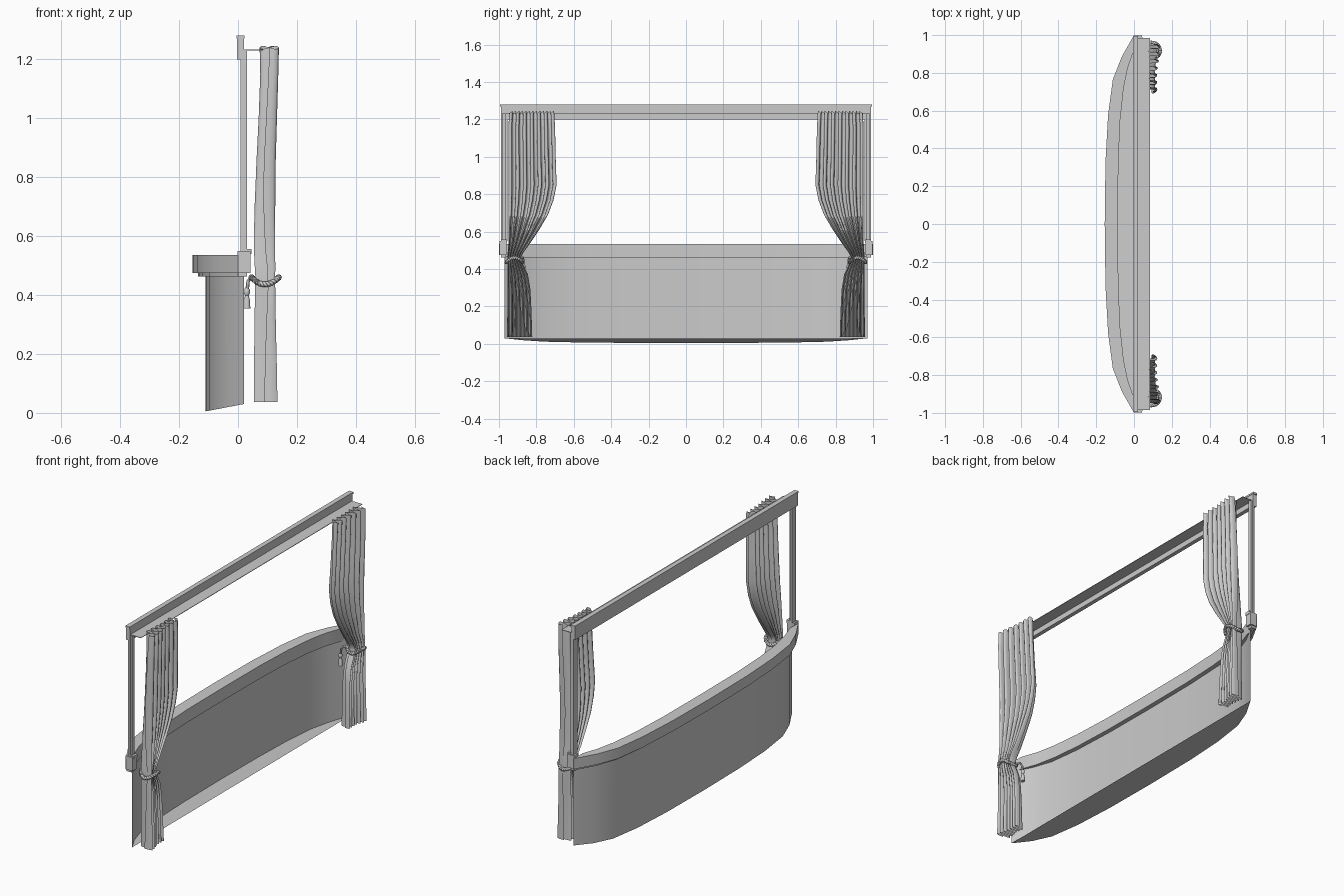
import bpy, math
from mathutils import Vector

if "Cube" in bpy.data.objects:
    bpy.data.objects.remove(bpy.data.objects["Cube"])

def make(name, verts, faces, smooth=None):
    me = bpy.data.meshes.new(name)
    me.from_pydata(verts, [], faces)
    me.update()
    ob = bpy.data.objects.new(name, me)
    bpy.context.collection.objects.link(ob)
    if smooth:
        bpy.ops.object.select_all(action='DESELECT')
        ob.select_set(True)
        bpy.context.view_layer.objects.active = ob
        bpy.ops.object.shade_smooth_by_angle(angle=math.radians(smooth))
    return ob

def box(name, x0, x1, y0, y1, z0, z1):
    v = [(x, y, z) for x in (x0, x1) for y in (y0, y1) for z in (z0, z1)]
    f = [(0, 1, 3, 2), (4, 6, 7, 5), (0, 4, 5, 1), (2, 3, 7, 6), (0, 2, 6, 4), (1, 5, 7, 3)]
    return make(name, v, f)

def loft(name, sections, closed_ring, caps=False, loop=False, smooth=40):
    n = len(sections[0])
    v = [p for s in sections for p in s]
    m = len(sections)
    f = []
    for i in range(m if loop else m - 1):
        a, b = i * n, (i + 1) % m * n
        for j in range(n if closed_ring else n - 1):
            k = (j + 1) % n
            f.append((a + j, b + j, b + k, a + k))
    if caps:
        f += [tuple(range(n)), tuple(reversed(range((m - 1) * n, m * n)))]
    return make(name, v, f, smooth)

def full(half):
    # mirror a half plan curve (end to centre) across y = 0
    return [(x, -y) for x, y in half] + [(x, y) for x, y in reversed(half[:-1])]

# Balcony plan curves
outer = full([(0, 1), (-.065, .885), (-.112, .765), (-.137, .58), (-.151, .33), (-.155, 0)])
inner = full([(.0, .92), (-.032, .83), (-.055, .72), (-.073, .55), (-.083, .32), (-.085, 0)])
wall = full([(.02, .97), (-.035, .87), (-.075, .755), (-.097, .57), (-.108, .325), (-.111, 0)])
trim = full([(.005, .98), (-.052, .88), (-.096, .76), (-.12, .575), (-.132, .33), (-.136, 0)])

def band(name, a, b, z0, z1):
    loft(name, [[(p[0], p[1], z0), (p[0], p[1], z1), (q[0], q[1], z1), (q[0], q[1], z0)]
                for p, q in zip(a, b)], True, caps=True, smooth=30)

band("balcony_rail", outer, inner, .475, .535)
band("rail_trim", trim, inner, .462, .475)

# Curved front wall and sloping underside
def floor_z(x):
    return .005 + (x + .111) / .131 * .025
loft("balcony_wall", [[(x, y, floor_z(x)), (x, y, .47)] for x, y in wall], False, smooth=30)
loft("balcony_floor", [[(x, y, floor_z(x)), (.02, y, .03)] for x, y in wall], False)

# Top beam with its flange
box("top_beam", -.003, .02, -.99, .99, 1.2, 1.275)
box("beam_cap", -.005, .022, -.995, .995, 1.27, 1.28)
box("beam_flange", .0, .085, -.985, .985, 1.23, 1.233)

# Curtain rows: z, inner y, outer y, centre x, fold depth
rows = [(1.24, .705, .945, .107, .034), (1.15, .70, .95, .107, .032), (1.0, .697, .95, .102, .033),
        (.85, .692, .95, .096, .035), (.77, .708, .95, .094, .036), (.69, .738, .95, .092, .037),
        (.61, .785, .95, .091, .037), (.54, .832, .95, .091, .037), (.49, .868, .953, .093, .037),
        (.455, .885, .953, .093, .035), (.42, .868, .955, .093, .037), (.37, .845, .955, .093, .037),
        (.29, .832, .955, .093, .038), (.17, .826, .955, .094, .04), (.037, .822, .958, .095, .042)]
FOLDS, STEPS = 6.5, 78

def curtain(side):
    secs = []
    for r, (z, yi, yo, cx, d) in enumerate(rows):
        line = []
        for j in range(STEPS + 1):
            t = j / STEPS
            a = math.tau * FOLDS * t
            depth = d * (.72 + .28 * t) * (.88 + .12 * math.sin(7 * t + 2))
            y = yi + (yo - yi) * t - math.sin(2 * a) * .1 * (yo - yi) / FOLDS
            x = cx - .008 * (1 - t) + depth * math.sin(a + .25 * math.sin(r * .5))
            zz = z + (.005 * math.sin(2 * a) if r == 0 else 0)
            line.append((x, side * y, zz))
        secs.append(line)
    return secs

def tube(name, pts, rad, loop, sides=6):
    pts = [Vector(p) for p in pts]
    m = len(pts)
    rings = []
    for i, p in enumerate(pts):
        if loop:
            t = pts[(i + 1) % m] - pts[i - 1]
        else:
            t = pts[min(i + 1, m - 1)] - pts[max(i - 1, 0)]
        t.normalize()
        u = t.cross(Vector((0, 0, 1) if abs(t.z) < .8 else (0, 1, 0))).normalized()
        w = t.cross(u)
        rings.append([tuple(p + rad * (math.cos(k * math.tau / sides) * u + math.sin(k * math.tau / sides) * w))
                      for k in range(sides)])
    loft(name, rings, True, caps=not loop, loop=loop, smooth=60)

def lathe(name, cx, cy, profile, n=10):
    loft(name, [[(cx + r * math.cos(k * math.tau / n), cy + r * math.sin(k * math.tau / n), z)
                 for k in range(n)] for z, r in profile], True, caps=True)

for side, label in ((-1, "left"), (1, "right")):
    def sbox(name, x0, x1, y0, y1, z0, z1):
        box(f"{label}_{name}", x0, x1, min(side * y0, side * y1), max(side * y0, side * y1), z0, z1)
    # Posts and base blocks
    sbox("post", .015, .03, .965, .985, .55, 1.23)
    sbox("post_back", .008, .02, .955, .99, .55, 1.2)
    sbox("post_block", -.002, .042, .96, .997, .475, .55)
    sbox("post_block_cap", .012, .045, .958, .99, .54, .557)
    sbox("post_block_foot", .0, .03, .962, .99, .462, .475)

    loft(f"{label}_curtain", curtain(side), False, smooth=70)

    # Twisted tie-back rope
    for strand in (0, 1):
        path = []
        for i in range(96):
            a = math.tau * i / 96
            h = 14 * a + math.pi * strand
            r = .005 * math.cos(h)
            path.append((.092 + (.046 + r) * math.cos(a), side * (.918 + (.043 + r) * math.sin(a)),
                         .448 + .012 * math.cos(2 * a) + .005 * math.sin(h)))
        tube(f"{label}_tie_rope_{strand + 1}", path, .006, True)
    # Hanging cord and tassel
    tube(f"{label}_tassel_cord", [(.055, side * .885, .458), (.042, side * .872, .462),
                                  (.034, side * .868, .445), (.031, side * .868, .415)], .006, False)
    lathe(f"{label}_tassel", .03, side * .868,
          [(.425, .004), (.418, .01), (.405, .01), (.398, .006), (.385, .01), (.355, .012)])
